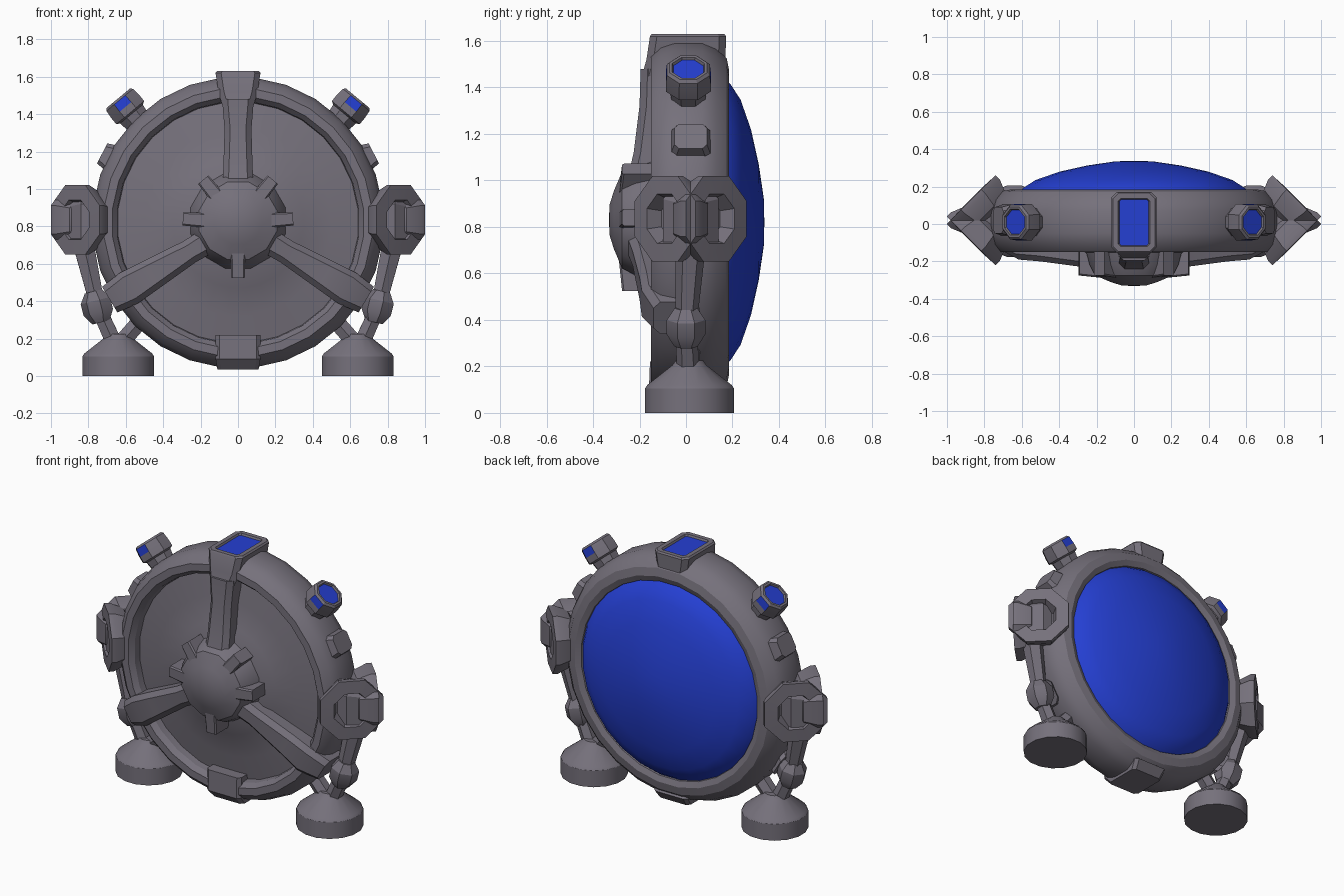
import bpy, bmesh, math
from mathutils import Vector, Matrix

if "Cube" in bpy.data.objects:
    bpy.data.objects.remove(bpy.data.objects["Cube"])

ZC = 0.82  # height of the ring centre


def material(name, rgb):
    m = bpy.data.materials.new(name)
    m.diffuse_color = (*rgb, 1)
    m.use_nodes = True
    m.node_tree.nodes["Principled BSDF"].inputs["Base Color"].default_value = m.diffuse_color
    return m


GREY = material("warm grey metal", (0.18, 0.165, 0.2))
BLUE = material("deep blue glass", (0.018, 0.05, 0.65))


def finish(name, bm, mats):
    bmesh.ops.recalc_face_normals(bm, faces=bm.faces)
    me = bpy.data.meshes.new(name)
    bm.to_mesh(me)
    bm.free()
    for m in mats:
        me.materials.append(m)
    ob = bpy.data.objects.new(name, me)
    bpy.context.collection.objects.link(ob)
    return ob


def lathe(name, profile, segs, loc, axis, mats=(GREY,), closed=False, rule=None):
    """Revolve (radius, height) points around an axis."""
    bm = bmesh.new()
    rings = []
    for r, h in profile:
        if r == 0:
            rings.append([bm.verts.new((0, 0, h))] * segs)
        else:
            rings.append([bm.verts.new((r * math.cos(math.tau * (i + .5) / segs),
                                        r * math.sin(math.tau * (i + .5) / segs), h))
                          for i in range(segs)])
    pairs = list(zip(rings, rings[1:])) + ([(rings[-1], rings[0])] if closed else [])
    for k, (a, b) in enumerate(pairs):
        for i in range(segs):
            j = (i + 1) % segs
            f = bm.faces.new(list(dict.fromkeys((a[i], a[j], b[j], b[i]))))
            f.normal_update()
            if rule and rule(k, f):
                f.material_index = 1
    if not closed:
        for ring, (r, h) in ((rings[0], profile[0]), (rings[-1], profile[-1])):
            if r:
                bm.faces.new(ring)
    q = Vector((0, 0, 1)).rotation_difference(Vector(axis))
    bm.transform(Matrix.Translation(loc) @ q.to_matrix().to_4x4())
    return finish(name, bm, mats)


def strut(name, a, b, ra, rb, segs=6):
    d = Vector(b) - Vector(a)
    return lathe(name, [(ra, 0), (rb, d.length)], segs, a, d)


def radial_bar(name, degrees, sections, window=False):
    """Bar running out from the ring centre; section = (radius, half width, front y, back y, chamfer)."""
    a = math.radians(degrees)
    out, side = Vector((math.cos(a), 0, math.sin(a))), Vector((-math.sin(a), 0, math.cos(a)))
    bm = bmesh.new()
    rings = []
    for r, w, yf, yb, c in sections:
        pts = [(-w, yf + c), (-w + c, yf), (w - c, yf), (w, yf + c),
               (w, yb - c), (w - c, yb), (-w + c, yb), (-w, yb - c)]
        rings.append([bm.verts.new(out * r + side * s + Vector((0, y, ZC))) for s, y in pts])
    for p, q in zip(rings, rings[1:]):
        for i in range(8):
            bm.faces.new((p[i], p[(i + 1) % 8], q[(i + 1) % 8], q[i]))
    bm.faces.new(rings[0])
    end = bm.faces.new(rings[-1])
    if window:
        bmesh.ops.recalc_face_normals(bm, faces=bm.faces)
        bmesh.ops.inset_region(bm, faces=[end], thickness=0.03)
        bmesh.ops.inset_region(bm, faces=[end], thickness=0.006, depth=-0.012)
        end.material_index = 1
    return finish(name, bm, (GREY, BLUE) if window else (GREY,))


C = (0, 0, ZC)
Y = (0, 1, 0)

# main ring, heavy rounded tube
lathe("outer_ring", [(0.64, -0.02), (0.65, -0.12), (0.675, -0.15), (0.72, -0.15), (0.76, -0.11),
                     (0.78, -0.05), (0.78, 0.07), (0.755, 0.13), (0.71, 0.175), (0.66, 0.185),
                     (0.625, 0.17), (0.61, 0.1)], 28, C, Y, closed=True)

# recessed front plate, gently domed
lathe("front_plate", [(0.65, -0.02), (0.65, -0.075), (0.5, -0.1), (0.35, -0.125), (0.3, -0.15),
                      (0, -0.16)], 28, C, Y)

# bulging glass on the back
lathe("back_lens", [(0.63, 0.15), (0.6, 0.19), (0.53, 0.235), (0.4, 0.28), (0.25, 0.313),
                    (0.1, 0.335), (0, 0.337)], 28, C, Y, (BLUE,))

# hub with five nubs
lathe("hub", [(0.27, -0.13), (0.245, -0.22), (0.215, -0.275), (0.13, -0.31), (0.07, -0.328),
              (0, -0.332)], 12, (0, 0, ZC + 0.01), Y)
for ang in (4, 51, 129, 176, 270):
    radial_bar("hub_nub", ang, [(0.15, 0.04, -0.29, -0.15, 0.008), (0.295, 0.036, -0.275, -0.13, 0.008)])

# three spokes
radial_bar("top_spoke", 90, [(0.15, 0.085, -0.26, -0.1, 0.03), (0.3, 0.078, -0.225, -0.08, 0.03),
                             (0.5, 0.072, -0.2, -0.06, 0.03), (0.66, 0.085, -0.195, -0.05, 0.03)])
for ang in (-31, 211):
    radial_bar("lower_spoke", ang, [(0.15, 0.07, -0.26, -0.1, 0.03), (0.3, 0.065, -0.23, -0.08, 0.03),
                                    (0.55, 0.085, -0.2, -0.05, 0.03), (0.68, 0.095, -0.19, -0.02, 0.03),
                                    (0.8, 0.08, -0.14, 0.06, 0.03)])

# clamps on the ring, the top one with a window
radial_bar("top_clamp", 90, [(0.63, 0.085, -0.19, 0.1, 0.03), (0.7, 0.105, -0.17, 0.17, 0.03),
                             (0.8, 0.12, -0.155, 0.172, 0.03), (0.81, 0.112, -0.148, 0.165, 0.03)], True)
radial_bar("bottom_clamp", 270, [(0.6, 0.12, -0.155, 0.0, 0.02), (0.73, 0.12, -0.16, 0.17, 0.02),
                                 (0.785, 0.11, -0.11, 0.13, 0.02)])

for s in (-1, 1):
    # corner lamps with glass end and side windows
    ax = Vector((s * 0.64, 0, 0.77)).normalized()
    lathe("corner_lamp", [(0.075, -0.18), (0.085, -0.11), (0.105, -0.1), (0.105, -0.06), (0.1, -0.012),
                          (0.088, 0), (0.075, 0), (0.07, -0.012), (0, -0.012)], 8,
          Vector((s * 0.64, 0.01, 1.485)), ax, (GREY, BLUE),
          rule=lambda k, f: k == 7 or (k == 3 and abs(f.normal.y) > 0.9))

    # small pad between lamp and side pod
    ang = 27 if s > 0 else 153
    radial_bar("side_pad", ang, [(0.74, 0.08, -0.07, 0.11, 0.02), (0.815, 0.06, -0.05, 0.09, 0.02)])

    # side pod: core and two angled octagonal nozzles
    radial_bar("pod_core", 0 if s > 0 else 180, [(0.72, 0.12, -0.1, 0.14, 0.03), (0.84, 0.15, -0.1, 0.14, 0.05),
                                                 (0.93, 0.1, -0.02, 0.06, 0.02)])
    for t in (-1, 1):
        lathe("pod_nozzle", [(0.12, -0.14), (0.165, -0.11), (0.2, -0.03), (0.2, 0), (0.115, 0.004),
                             (0.09, -0.06), (0.05, -0.06), (0.035, -0.02), (0, -0.02)], 8,
              (s * 0.87, 0.02 + t * 0.11, 0.835), (s, t, 0))

    # leg: two struts, knee joint and brace to the ring
    knee = (s * 0.75, 0, 0.37)
    strut("upper_leg", knee, (s * 0.83, 0.02, 0.72), 0.045, 0.065)
    strut("lower_leg", (s * 0.66, 0.01, 0.17), knee, 0.05, 0.045)
    strut("leg_brace", (s * 0.64, 0.01, 0.16), (s * 0.5, 0.01, 0.32), 0.05, 0.05)
    lathe("knee_joint", [(0.05, -0.085), (0.085, -0.03), (0.085, 0.035), (0.05, 0.085)], 7,
          knee, (s * 0.25, 0, 1))

    # foot
    lathe("foot", [(0.195, 0), (0.195, 0.105), (0.185, 0.12), (0.075, 0.205), (0.06, 0.225)], 16,
          (s * 0.64, 0.015, 0), (0, 0, 1))

# soft shading with hard edges kept
bpy.ops.object.select_all(action='SELECT')
bpy.context.view_layer.objects.active = bpy.context.selected_objects[0]
bpy.ops.object.shade_smooth_by_angle(angle=math.radians(32))
